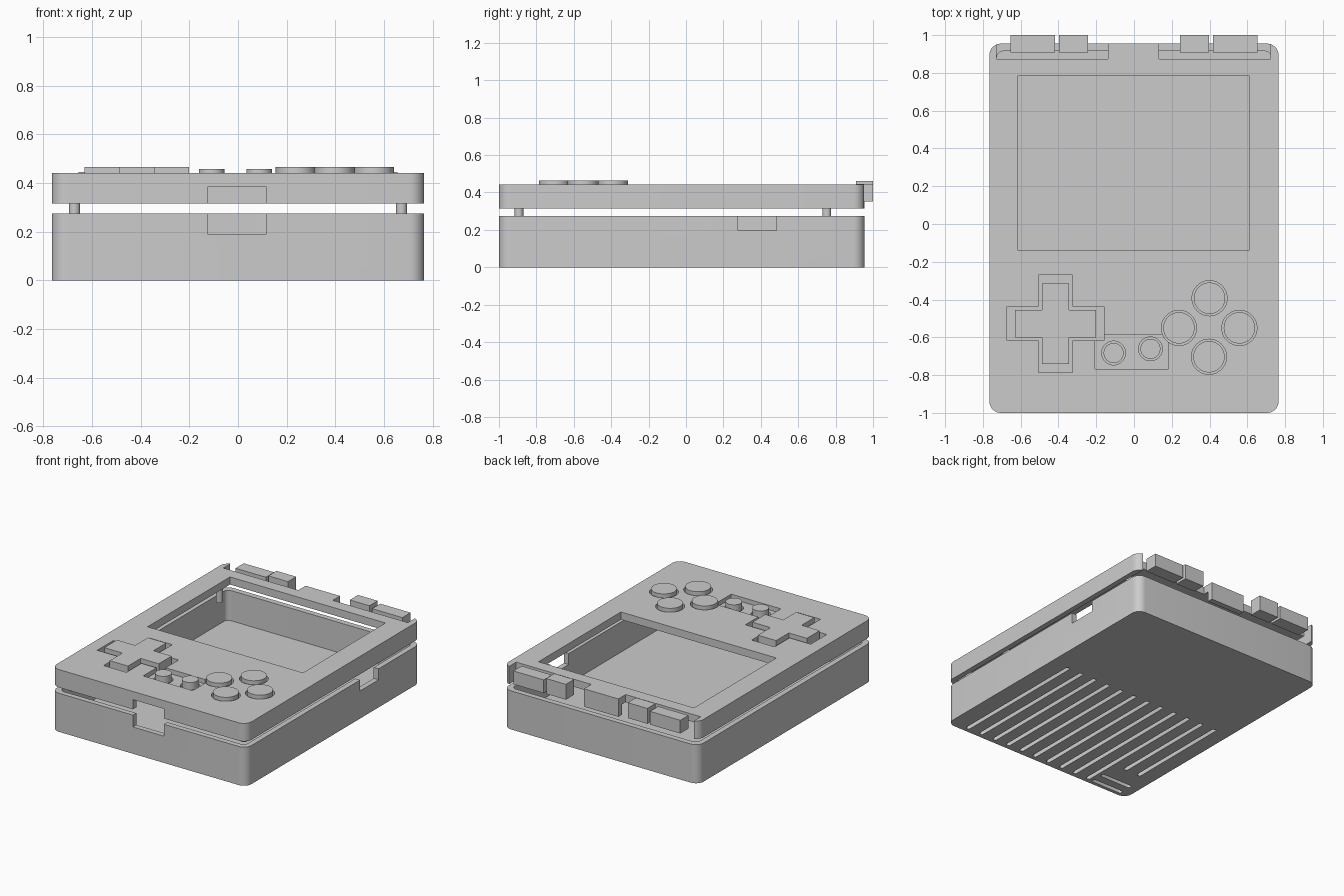
import bpy
import bmesh
from math import cos, sin, pi

cube = bpy.data.objects.get("Cube")
if cube:
    bpy.data.objects.remove(cube, do_unlink=True)

grey = bpy.data.materials.new("plain grey")
grey.use_nodes = True
grey.diffuse_color = (0.6, 0.6, 0.6, 1)
grey.node_tree.nodes["Principled BSDF"].inputs["Base Color"].default_value = grey.diffuse_color


def prism(name, outline, z0, z1):
    """Extrude a counter-clockwise outline between two heights."""
    bm = bmesh.new()
    face = bm.faces.new([bm.verts.new((x, y, z0)) for x, y in outline])
    side = bmesh.ops.extrude_face_region(bm, geom=[face])["geom"]
    top = [v for v in side if isinstance(v, bmesh.types.BMVert)]
    bmesh.ops.translate(bm, verts=top, vec=(0, 0, z1 - z0))
    bmesh.ops.recalc_face_normals(bm, faces=bm.faces)
    mesh = bpy.data.meshes.new(name)
    bm.to_mesh(mesh)
    bm.free()
    mesh.materials.append(grey)
    obj = bpy.data.objects.new(name, mesh)
    bpy.context.collection.objects.link(obj)
    return obj


def rect(x0, x1, y0, y1):
    return [(x0, y0), (x1, y0), (x1, y1), (x0, y1)]


def circle(x, y, r, n=48):
    return [(x + r * cos(2 * pi * i / n), y + r * sin(2 * pi * i / n)) for i in range(n)]


def rounded(x0, x1, y0, y1, r, n=8):
    pts = []
    corners = [(x1 - r, y1 - r), (x0 + r, y1 - r), (x0 + r, y0 + r), (x1 - r, y0 + r)]
    for q, (cx, cy) in enumerate(corners):
        for i in range(n + 1):
            a = (q + i / n) * pi / 2
            pts.append((cx + r * cos(a), cy + r * sin(a)))
    return pts


def cross(cx, cy, reach, half):
    arm = [(reach, -half), (reach, half), (half, half)]
    pts = []
    for _ in range(4):
        pts += [(cx + x, cy + y) for x, y in arm]
        arm = [(-y, x) for x, y in arm]
    return pts


def cut(obj, outline, z0, z1):
    """Subtract a prism and bake the result."""
    cutter = prism("cutter", outline, z0, z1)
    cutter.hide_render = True
    mod = obj.modifiers.new("cut", 'BOOLEAN')
    mod.operation = 'DIFFERENCE'
    mod.solver = 'EXACT'
    mod.object = cutter
    graph = bpy.context.evaluated_depsgraph_get()
    baked = bpy.data.meshes.new_from_object(obj.evaluated_get(graph))
    obj.modifiers.clear()
    obj.data = baked
    bpy.data.objects.remove(cutter, do_unlink=True)


outer = rounded(-0.765, 0.765, -1, 0.955, 0.06)
inner = rounded(-0.727, 0.727, -0.962, 0.915, 0.035)
port = rect(-0.125, 0.118, -1.1, -0.94)
PLATE = 0.388    # underside of the face plate
TOP = 0.442

# Lower shell: hollow tray with a front port, a side port and grille grooves
lower = prism("lower_shell", outer, 0, 0.274)
cut(lower, inner, 0.06, 0.4)
cut(lower, port, 0.19, 0.4)
cut(lower, rect(0.7, 0.8, 0.277, 0.484), 0.196, 0.4)
for i in range(12):
    x = 0.62 - i * 0.1145
    start = -0.97 if i < 10 else -0.72
    cut(lower, rounded(x - 0.015, x + 0.015, start, 0.07, 0.014, 3), -0.1, 0.035)
for y in (-0.96, -0.87):
    cut(lower, rounded(-0.7, -0.45, y - 0.015, y + 0.015, 0.014, 3), -0.1, 0.035)

# Upper shell: face plate with skirt, screen window, button holes and trigger bays
buttons = [(0.238, -0.55), (0.4, -0.393), (0.558, -0.55), (0.397, -0.703)]
small_buttons = [(-0.108, -0.683), (0.087, -0.661)]
pad = (-0.416, -0.528)
upper = prism("upper_shell", outer, 0.315, TOP)
cut(upper, inner, 0.2, PLATE)
cut(upper, port, 0.2, 0.384)
cut(upper, rect(-0.613, 0.608, -0.139, 0.786), 0.2, 0.6)
cut(upper, rect(-0.727, -0.138, 0.873, 1.1), 0.2, 0.6)
cut(upper, rect(0.132, 0.722, 0.873, 1.1), 0.2, 0.6)
cut(upper, rect(-0.207, 0.183, -0.768, -0.584), 0.41, 0.6)
cut(upper, cross(*pad, 0.257, 0.09), 0.2, 0.6)
for x, y in buttons:
    cut(upper, circle(x, y, 0.093), 0.2, 0.6)
for x, y in small_buttons:
    cut(upper, circle(x, y, 0.063), 0.2, 0.6)

# Controls
parts = [lower, upper, prism("direction_pad", cross(*pad, 0.214, 0.072), 0.384, 0.465)]
for i, (x, y) in enumerate(buttons):
    parts.append(prism(f"action_button_{i + 1}", circle(x, y, 0.083), 0.384, 0.465))
for i, (x, y) in enumerate(small_buttons):
    parts.append(prism(f"small_button_{i + 1}", circle(x, y, 0.053), 0.384, 0.457))

# Shoulder triggers: wide low outer ones, narrow taller inner ones
for side, s in (("left", 1), ("right", -1)):
    for kind, a, b, top in (("outer", 0.417, 0.655, 0.446), ("inner", 0.243, 0.397, 0.461)):
        x0, x1 = sorted((a * s, b * s))
        parts.append(prism(f"{side}_{kind}_trigger", rect(x0, x1, 0.908, 1.0), 0.352, top))
    # Alignment pegs bridging the gap between the shells
    for end, y in (("front", -0.893), ("back", 0.753)):
        parts.append(prism(f"{side}_{end}_peg", circle(0.672 * s, y, 0.023, 24), 0.265, PLATE))

bpy.ops.object.select_all(action='DESELECT')
for obj in parts:
    obj.select_set(True)
bpy.context.view_layer.objects.active = lower
bpy.ops.object.shade_smooth_by_angle(angle=0.6)
